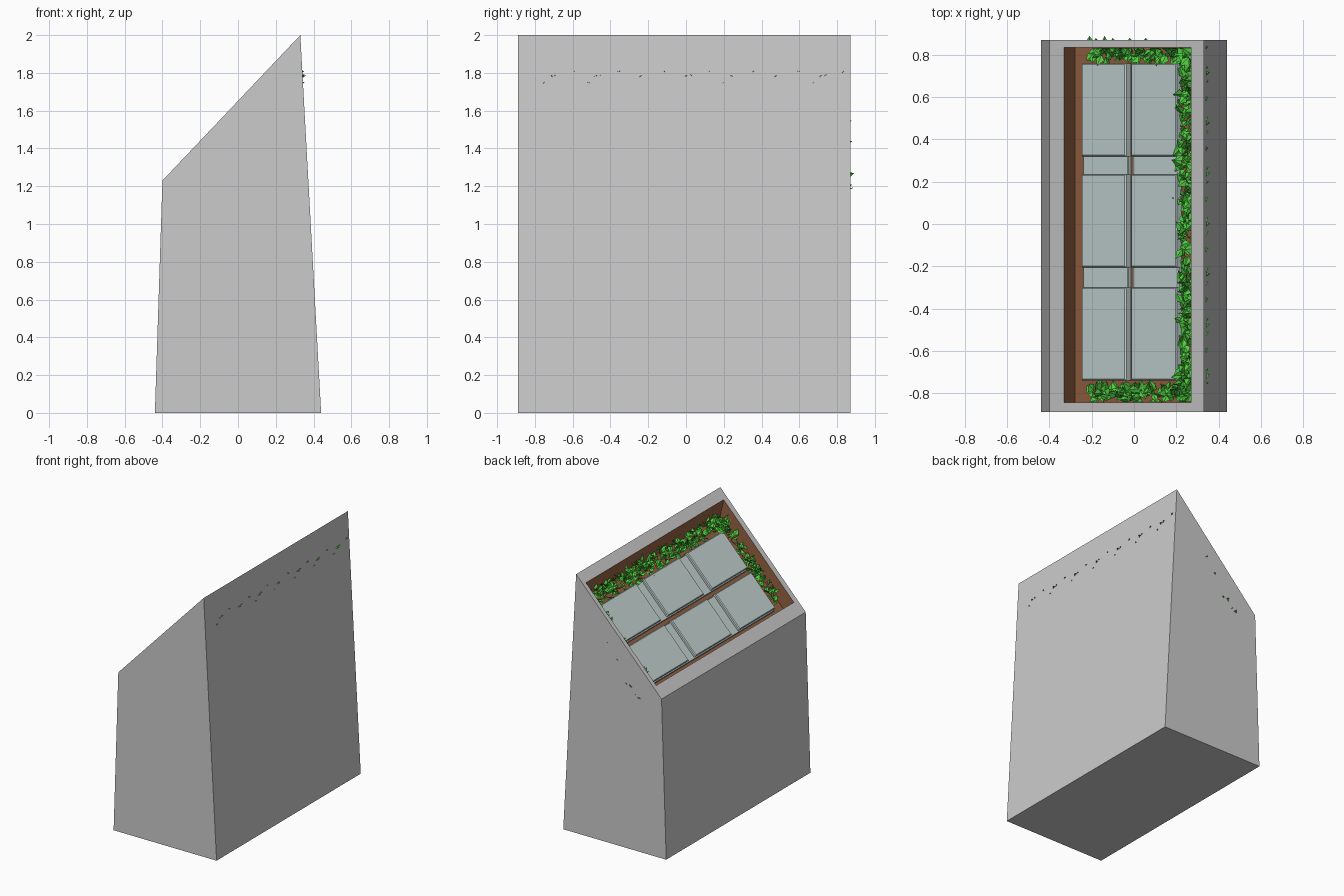
import bpy, bmesh, math, random
from mathutils import Matrix, Vector

if "Cube" in bpy.data.objects:
    bpy.data.objects.remove(bpy.data.objects["Cube"])

random.seed(4)
SL = 0.77 / 0.73                      # slope of the top
ANG = math.atan(SL)
Y0, Y1 = -0.89, 0.87                  # body ends


def top(x, h=0.0):
    return 1.23 + SL * (x + 0.40) + h


def material(name, rgb):
    m = bpy.data.materials.new(name)
    m.diffuse_color = (*rgb, 1)
    m.use_nodes = True
    m.node_tree.nodes["Principled BSDF"].inputs["Base Color"].default_value = m.diffuse_color
    return m


def make(name, bm, mat=None):
    me = bpy.data.meshes.new(name)
    bm.to_mesh(me)
    bm.free()
    ob = bpy.data.objects.new(name, me)
    bpy.context.collection.objects.link(ob)
    if mat:
        me.materials.append(mat)
    return ob


def ring(bm, xs, ys, zs):
    """Four corners, going round; xs and zs hold the low-x and high-x values."""
    return [bm.verts.new((xs[i], ys[j], zs[i]))
            for i, j in ((0, 0), (1, 0), (1, 1), (0, 1))]


def bridge(bm, a, b):
    for i in range(4):
        j = (i + 1) % 4
        bm.faces.new((a[i], a[j], b[j], b[i]))


brown = material("soil_brown", (0.30, 0.12, 0.055))
slate = material("slate", (0.55, 0.66, 0.65))
green = material("leaf_green", (0.08, 0.62, 0.05))

# Tapered body with a sloping rim
RX, RY = (-0.33, 0.27), (-0.845, 0.835)
RZ = (top(RX[0]), top(RX[1]))
bm = bmesh.new()
base = ring(bm, (-0.44, 0.44), (Y0, Y1), (0, 0))
crown = ring(bm, (-0.40, 0.33), (Y0, Y1), (1.23, 2.0))
rim = ring(bm, RX, RY, RZ)
bm.faces.new(base[::-1])
bridge(bm, base, crown)
bridge(bm, crown, rim)
make("planter_body", bm)

# Brown lining of the recess
DEPTH = 0.17
FX = (-0.28, 0.30)
bm = bmesh.new()
rim = ring(bm, RX, RY, RZ)
floor = ring(bm, FX, RY, [top(x, -DEPTH) for x in FX])
bridge(bm, rim, floor)
bm.faces.new(floor)
make("recess_lining", bm, brown)


def slab(name, x0, x1, y0, y1, h, thick, bevel):
    """Block lying parallel to the slope, its upper face h below the rim."""
    bm = bmesh.new()
    bmesh.ops.create_cube(bm, size=1)
    xc = (x0 + x1) / 2
    size = ((x1 - x0) / math.cos(ANG), y1 - y0, thick)
    bmesh.ops.scale(bm, vec=size, verts=bm.verts)
    bmesh.ops.translate(bm, vec=(0, 0, -thick / 2), verts=bm.verts)
    bmesh.ops.bevel(bm, geom=[e for e in bm.edges if all(v.co.z > -thick / 2 for v in e.verts)],
                    offset=bevel, segments=1, affect='EDGES')
    bm.transform(Matrix.Translation((xc, (y0 + y1) / 2, top(xc, h)))
                 @ Matrix.Rotation(-ANG, 4, 'Y'))
    make(name, bm, slate)


# Paving: two backing strips and six raised slabs
for c, (x0, x1) in enumerate(((-0.25, -0.04), (-0.015, 0.20))):
    slab(f"backing_strip_{c}", x0 + 0.008, x1 + 0.012, -0.735, 0.755, -0.14, 0.025, 0.004)
    for r, y0 in enumerate((-0.74, -0.205, 0.32)):
        slab(f"paving_slab_{c}_{r}", x0, x1, y0, y0 + 0.44, -0.108, 0.035, 0.006)


def leaf(bm, root, tip, width, limit=True):
    """Folded pointed leaf from root to tip."""
    axis = tip - root
    side = axis.cross(Vector((random.uniform(-1, 1), random.uniform(-1, 1), 1.2))).normalized()
    mid = root + axis * 0.4
    lift = axis.cross(side).normalized() * width * 0.35
    pts = [root, mid + side * width + lift, tip, mid - side * width + lift]
    if limit:
        for p in pts:
            p.y = min(max(p.y, RY[0] + 0.002), RY[1] - 0.002)
            p.x = min(p.x, 0.30)
    v = [bm.verts.new(p) for p in pts]
    bm.faces.new((v[0], v[1], v[2]))
    bm.faces.new((v[0], v[2], v[3]))


def hedge(name, count, xr, yr):
    bm = bmesh.new()
    for _ in range(count):
        x, y = random.uniform(*xr), random.uniform(*yr)
        root = Vector((x, y, top(x, random.uniform(-0.16, -0.11))))
        d = Vector((random.uniform(-0.8, 0.5), random.uniform(-1, 1), random.uniform(-0.3, 0.9)))
        leaf(bm, root, root + d.normalized() * random.uniform(0.04, 0.065),
             random.uniform(0.016, 0.026))
    make(name, bm, green)


# Leaves round three sides of the paving
hedge("hedge_upper", 420, (0.225, 0.295), (-0.83, 0.82))
hedge("hedge_front", 130, (-0.20, 0.28), (-0.83, -0.775))
hedge("hedge_back", 130, (-0.20, 0.28), (0.785, 0.825))

# Leaf tips poking through the body walls
bm = bmesh.new()
for i in range(7):
    y = -0.72 + 0.238 * i
    for dy, z, out in ((0, 1.785, 0.36), (0.025, 1.79, 0.352), (-0.04, 1.75, 0.353), (0.12, 1.81, 0.352)):
        leaf(bm, Vector((0.325, y + dy, z)), Vector((out, y + dy + 0.01, z)), 0.014, False)
for x, z, out in ((-0.21, 1.185, 0.89), (-0.18, 1.20, 0.88), (-0.14, 1.26, 0.89),
                  (-0.10, 1.265, 0.88), (-0.02, 1.43, 0.88), (0.055, 1.54, 0.88)):
    leaf(bm, Vector((x, 0.85, z)), Vector((x, out, z + 0.01)), 0.016, False)
make("leaf_tips", bm, green)
